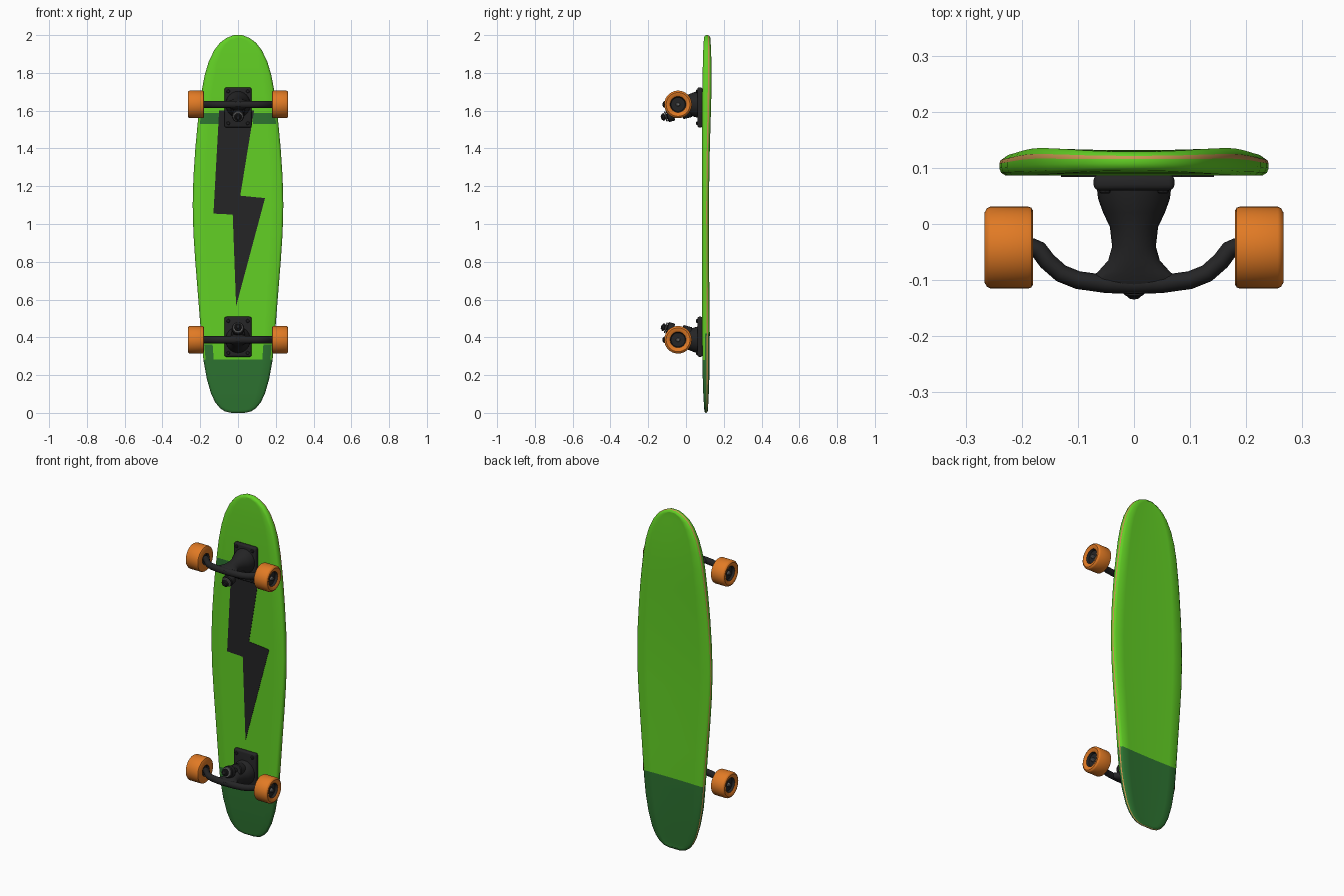
import bpy, bmesh, math
from mathutils import Vector

if "Cube" in bpy.data.objects:
    bpy.data.objects.remove(bpy.data.objects["Cube"])


def material(name, rgb):
    m = bpy.data.materials.new(name)
    m.diffuse_color = (*rgb, 1)
    m.use_nodes = True
    m.node_tree.nodes["Principled BSDF"].inputs["Base Color"].default_value = m.diffuse_color
    return m


GREEN = material("bright green", (0.122, 0.63, 0.018))
DARK_GREEN = material("dark green", (0.026, 0.171, 0.03))
WOOD = material("wood edge", (0.578, 0.305, 0.08))
BLACK = material("black", (0.018, 0.018, 0.019))
ORANGE = material("orange", (0.753, 0.195, 0.018))
GREY = material("grey metal", (0.156, 0.156, 0.156))


def finish(name, bm, mats, angle=35):
    """Turn a bmesh into a named, smooth-shaded object."""
    bmesh.ops.recalc_face_normals(bm, faces=bm.faces[:])
    me = bpy.data.meshes.new(name)
    bm.to_mesh(me)
    bm.free()
    for m in mats:
        me.materials.append(m)
    ob = bpy.data.objects.new(name, me)
    bpy.context.collection.objects.link(ob)
    bpy.ops.object.select_all(action='DESELECT')
    ob.select_set(True)
    bpy.context.view_layer.objects.active = ob
    bpy.ops.object.shade_smooth_by_angle(angle=math.radians(angle))
    return ob


def ring(centre, axis, r, r2=None, n=24):
    """Circle or ellipse of points around an axis (r2 runs along z)."""
    a = Vector(axis).normalized()
    u = a.cross(Vector((0, 0, 1))).normalized()
    v = a.cross(u)
    r2 = r if r2 is None else r2
    return [Vector(centre) + u * r * math.cos(t) + v * r2 * math.sin(t)
            for t in (2 * math.pi * i / n for i in range(n))]


def loft(name, rings, mats, bands=None):
    """Skin a list of rings, capped at both ends; bands gives material per band."""
    bm = bmesh.new()
    vs = [[bm.verts.new(p) for p in r] for r in rings]
    n = len(vs[0])
    for k, (a, b) in enumerate(zip(vs, vs[1:])):
        for i in range(n):
            f = bm.faces.new((a[i], a[(i + 1) % n], b[(i + 1) % n], b[i]))
            f.material_index = bands[k] if bands else 0
    for end, k in ((vs[0], 0), (vs[-1], -1)):
        bm.faces.new(end).material_index = bands[k] if bands else 0
    return finish(name, bm, mats)


def rod(name, a, b, r, mat, n=20):
    a, b = Vector(a), Vector(b)
    d = b - a
    c = min(0.004, d.length * 0.25)
    e = d.normalized() * c
    return loft(name, [ring(a, d, r - c, n=n), ring(a + e, d, r, n=n),
                       ring(b - e, d, r, n=n), ring(b, d, r - c, n=n)], [mat])


def lerp(table, z):
    for (z0, v0), (z1, v1) in zip(table, table[1:]):
        if z <= z1:
            t = max(0, (z - z0) / (z1 - z0))
            return v0 + (v1 - v0) * t
    return table[-1][1]


# Deck: half widths by height, and front and back surface positions
OUTLINE = [(0.0, 0.035), (0.008, 0.07), (0.025, 0.095), (0.055, 0.12), (0.1, 0.142),
           (0.18, 0.165), (0.28, 0.183), (0.36, 0.191), (0.42, 0.196), (0.6, 0.21),
           (0.8, 0.226), (0.95, 0.236), (1.1, 0.24), (1.25, 0.236), (1.4, 0.226),
           (1.53, 0.214), (1.59, 0.207), (1.7, 0.193), (1.79, 0.176), (1.86, 0.155),
           (1.92, 0.126), (1.96, 0.095), (1.985, 0.06), (2.0, 0.022)]
FRONT = [(0, 0.097), (0.12, 0.09), (0.3, 0.086), (1.7, 0.086), (1.9, 0.09), (2, 0.095)]
BACK = [(0, 0.116), (0.15, 0.123), (0.4, 0.126), (0.8, 0.122), (1.1, 0.121),
        (1.4, 0.126), (1.6, 0.132), (1.75, 0.136), (1.9, 0.134), (2, 0.129)]
# inset from outline, fraction through the thickness
EDGE = [(0.012, 0), (0.003, 0.15), (0, 0.38), (0, 0.6), (0.002, 0.78), (0.013, 1)]


def build_deck():
    bm = bmesh.new()
    n = len(OUTLINE)
    pts = [Vector((w, z)) for z, w in OUTLINE]
    pts += [Vector((-p.x, p.y)) for p in reversed(pts)]
    N = len(pts)
    loops = []
    for inset, t in EDGE:
        loop = []
        for i, p in enumerate(pts):
            d = (pts[(i + 1) % N] - pts[i - 1]).normalized()
            q = p + Vector((-d.y, d.x)) * inset
            f, b = lerp(FRONT, p.y), lerp(BACK, p.y)
            loop.append(bm.verts.new((q.x, f + (b - f) * t, q.y)))
        loops.append(loop)
    # rounded rim with a wood stripe
    for k, (a, b) in enumerate(zip(loops, loops[1:])):
        for i in range(N):
            j = (i + 1) % N
            f = bm.faces.new((a[i], a[j], b[j], b[i]))
            low = f.calc_center_median().z < (0.28 if k < 2 else 0.42)
            f.material_index = 2 if k == 3 else int(low)
    # front and back faces as rows of panels, the back slightly dished
    cols = (0.75, 0.4, 0, -0.4, -0.75)
    for loop, back in ((loops[0], False), (loops[-1], True)):
        rows = []
        for i in range(n):
            r, l = loop[i], loop[N - 1 - i]
            dish = 0.004 * min(1, r.co.x / 0.15) if back else 0
            mid = [bm.verts.new((r.co.x * c, r.co.y - dish * (1 - c * c), r.co.z))
                   for c in cols]
            rows.append([r] + mid + [l])
        for a, b in zip(rows, rows[1:]):
            for i in range(len(a) - 1):
                f = bm.faces.new((a[i], a[i + 1], b[i + 1], b[i]))
                c = f.calc_center_median()
                if back:
                    dark = c.z < 0.42
                else:
                    dark = (c.z < 0.28 or (c.z < 0.36 and abs(c.x) > 0.15)
                            or (1.53 < c.z < 1.59 and abs(c.x) > 0.08))
                f.material_index = int(dark)
        for k in (0, -1):
            bm.faces.new(rows[k]).material_index = int(k == 0)
    bmesh.ops.dissolve_degenerate(bm, dist=1e-6, edges=bm.edges[:])
    finish("deck", bm, [GREEN, DARK_GREEN, WOOD], 50)


build_deck()

# Painted zigzag panel on the front face
bm = bmesh.new()
zigzag = [(-0.10, 1.6), (0.085, 1.6), (0.012, 1.15), (0.143, 1.137),
          (-0.01, 0.565), (-0.028, 1.05), (-0.13, 1.055)]
face = bm.faces.new([bm.verts.new((x, 0.084, z)) for x, z in zigzag])
ext = bmesh.ops.extrude_face_region(bm, geom=[face])
for v in ext["geom"]:
    if isinstance(v, bmesh.types.BMVert):
        v.co.y = 0.088
finish("zigzag_panel", bm, [BLACK])


def box(name, lo, hi, mat, bevel):
    bm = bmesh.new()
    bmesh.ops.create_cube(bm, size=1)
    for v in bm.verts:
        v.co = [a + (b - a) * (c + 0.5) for a, b, c in zip(lo, hi, v.co)]
    bmesh.ops.bevel(bm, geom=bm.edges[:], offset=bevel, segments=3,
                    affect='EDGES', profile=0.5)
    return finish(name, bm, [mat])


# Wheel: distance along the axle, radius; last bands are the dark hub
WHEEL = [(0.192, 0.006), (0.192, 0.028), (0.18, 0.032), (0.18, 0.066), (0.183, 0.071),
         (0.189, 0.073), (0.256, 0.073), (0.262, 0.07), (0.266, 0.063), (0.264, 0.05),
         (0.259, 0.042), (0.246, 0.037), (0.246, 0.006)]
WHEEL_BANDS = [1, 1, 0, 0, 0, 0, 0, 0, 0, 0, 1, 1]
ARM = [(0, -0.109), (0.05, -0.107), (0.1, -0.1), (0.13, -0.088),
       (0.155, -0.066), (0.17, -0.046), (0.185, -0.04)]
# Stem: y, half width, half height, height offset
STEM = [(0.062, 0.066, 0.07, 0), (0.045, 0.064, 0.066, 0), (0.02, 0.055, 0.056, 0),
        (-0.005, 0.043, 0.046, 0), (-0.04, 0.039, 0.038, 0), (-0.065, 0.046, 0.032, 0),
        (-0.085, 0.064, 0.027, 0), (-0.098, 0.08, 0.022, 0), (-0.115, 0.06, 0.016, 0),
        (-0.123, 0.03, 0.01, 0)]


def build_truck(tag, zc, s):
    """One truck; s = 1 for the upper, -1 for the mirrored lower one."""
    z0, z1 = sorted((zc - 0.122 * s, zc + 0.09 * s))
    box(tag + "_baseplate", (-0.072, 0.06, z0), (0.072, 0.088, z1), BLACK, 0.01)
    loft(tag + "_stem", [ring((0, y, zc + o * s), (0, -1, 0), rx, rz)
                         for y, rx, rz, o in STEM], [BLACK])
    # kingpin with bushings and nut, set toward the middle of the deck
    a, b = Vector((0, 0.065, zc - 0.02 * s)), Vector((0, -0.132, zc - 0.07 * s))
    rod(tag + "_kingpin", a, b, 0.013, BLACK)
    for part, t0, t1, r, m in (("lower_bushing", 0.2, 0.45, 0.037, BLACK),
                               ("upper_bushing", 0.66, 0.84, 0.033, BLACK),
                               ("washer", 0.85, 0.89, 0.028, GREY),
                               ("nut", 0.9, 0.97, 0.02, BLACK)):
        rod(f"{tag}_{part}", a.lerp(b, t0), a.lerp(b, t1), r, m)
    # mounting bolts
    for x in (-0.052, 0.052):
        for dz in (-0.1, 0.07):
            rod(tag + "_bolt", (x, 0.065, zc + dz * s), (x, 0.054, zc + dz * s),
                0.01, BLACK, 8)
    for side, m in (("right", 1), ("left", -1)):
        path = [Vector((x * m, y, zc)) for x, y in ARM]
        rings = []
        for i, p in enumerate(path):
            d = path[min(i + 1, len(path) - 1)] - path[max(i - 1, 0)]
            if i == 0:
                d = Vector((m, 0, 0))
            rings.append(ring(p, d, 0.016, 0.019, 16))
        loft(f"{tag}_{side}_arm", rings, [BLACK])
        rod(f"{tag}_{side}_axle", (0.175 * m, -0.042, zc), (0.258 * m, -0.042, zc),
            0.011, GREY, 12)
        loft(f"{tag}_{side}_wheel", [ring((x * m, -0.042, zc), (m, 0, 0), r, n=40)
                                     for x, r in WHEEL], [ORANGE, BLACK], WHEEL_BANDS)


build_truck("upper_truck", 1.633, 1)
build_truck("lower_truck", 0.387, -1)
